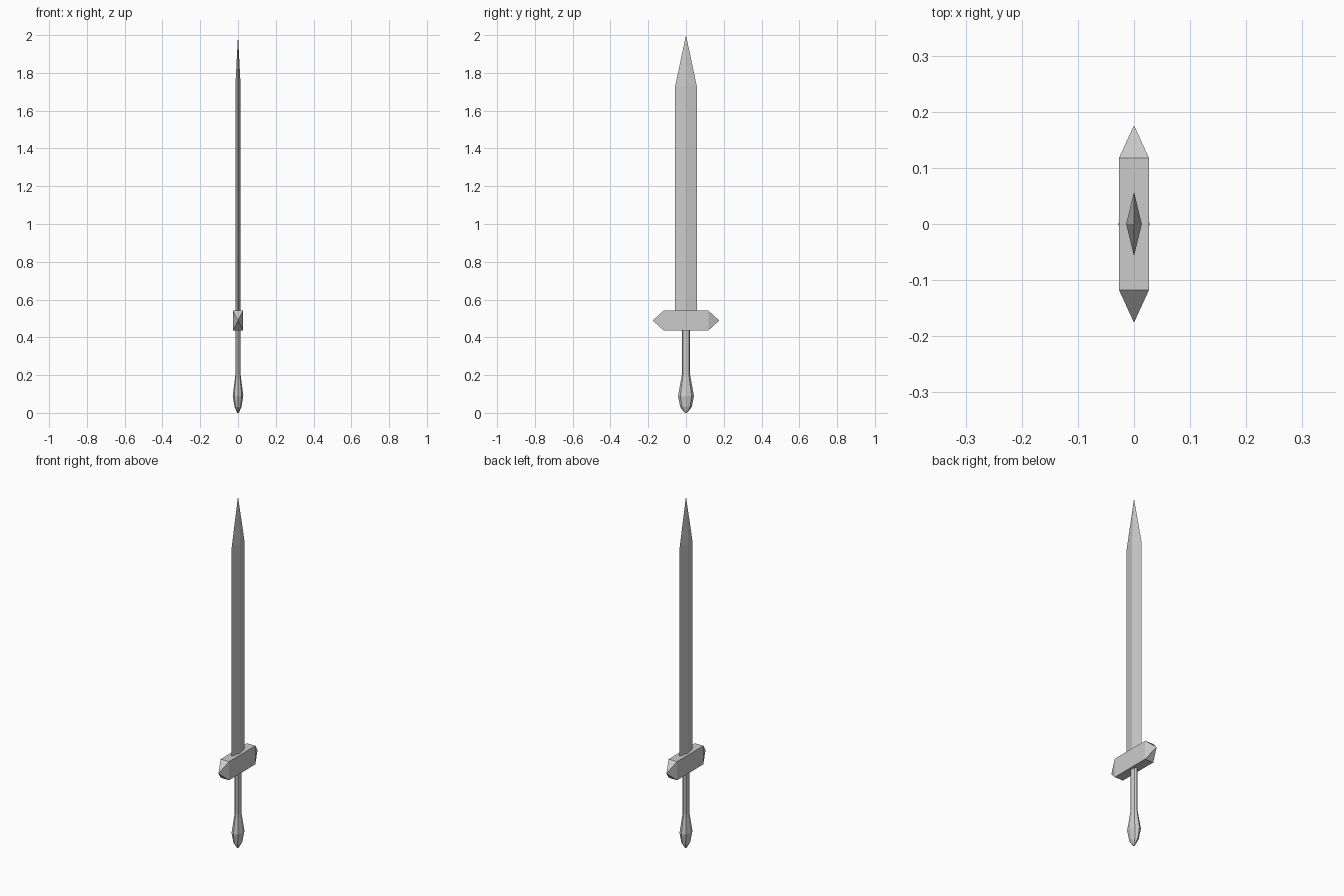
import bpy, bmesh
from math import cos, sin, tau

if "Cube" in bpy.data.objects:
    bpy.data.objects.remove(bpy.data.objects["Cube"])


def loft(name, sides, rings):
    """Stack elliptical n-gon rings (z, x radius, y radius); a zero radius makes a point."""
    bm = bmesh.new()
    loops = []
    for z, rx, ry in rings:
        if rx == 0:
            loops.append([bm.verts.new((0, 0, z))] * sides)
        else:
            loops.append([bm.verts.new((rx * cos(tau * i / sides), ry * sin(tau * i / sides), z))
                          for i in range(sides)])
    for a, b in zip(loops, loops[1:]):
        for i in range(sides):
            j = (i + 1) % sides
            bm.faces.new(list(dict.fromkeys((a[i], a[j], b[j], b[i]))))
    for loop in (loops[0], loops[-1]):
        if len(set(loop)) > 2:
            bm.faces.new(loop)
    return finish(name, bm)


def finish(name, bm):
    bmesh.ops.recalc_face_normals(bm, faces=bm.faces)
    mesh = bpy.data.meshes.new(name)
    bm.to_mesh(mesh)
    bm.free()
    obj = bpy.data.objects.new(name, mesh)
    bpy.context.collection.objects.link(obj)
    return obj


# Diamond-section blade with tapered tip
loft("blade", 4, [(0.52, 0.014, 0.057), (1.73, 0.014, 0.057), (2.0, 0, 0)])

# Octagonal oval grip
loft("grip", 8, [(0.19, 0.014, 0.022), (0.45, 0.014, 0.022)])

# Faceted teardrop pommel
loft("pommel", 8, [(0.0, 0.004, 0.006), (0.03, 0.018, 0.03), (0.09, 0.028, 0.042),
                   (0.2, 0.014, 0.022)])

# Crossguard: block with each end poked out to a pyramid
bm = bmesh.new()
bmesh.ops.create_cube(bm, size=1)
for v in bm.verts:
    v.co.x *= 0.053
    v.co.y *= 0.236
    v.co.z = 0.489 + v.co.z * 0.106
bm.normal_update()
ends = [f for f in bm.faces if abs(f.normal.y) > 0.9]
for v in bmesh.ops.poke(bm, faces=ends)["verts"]:
    v.co.y *= 0.176 / 0.118
finish("crossguard", bm)
